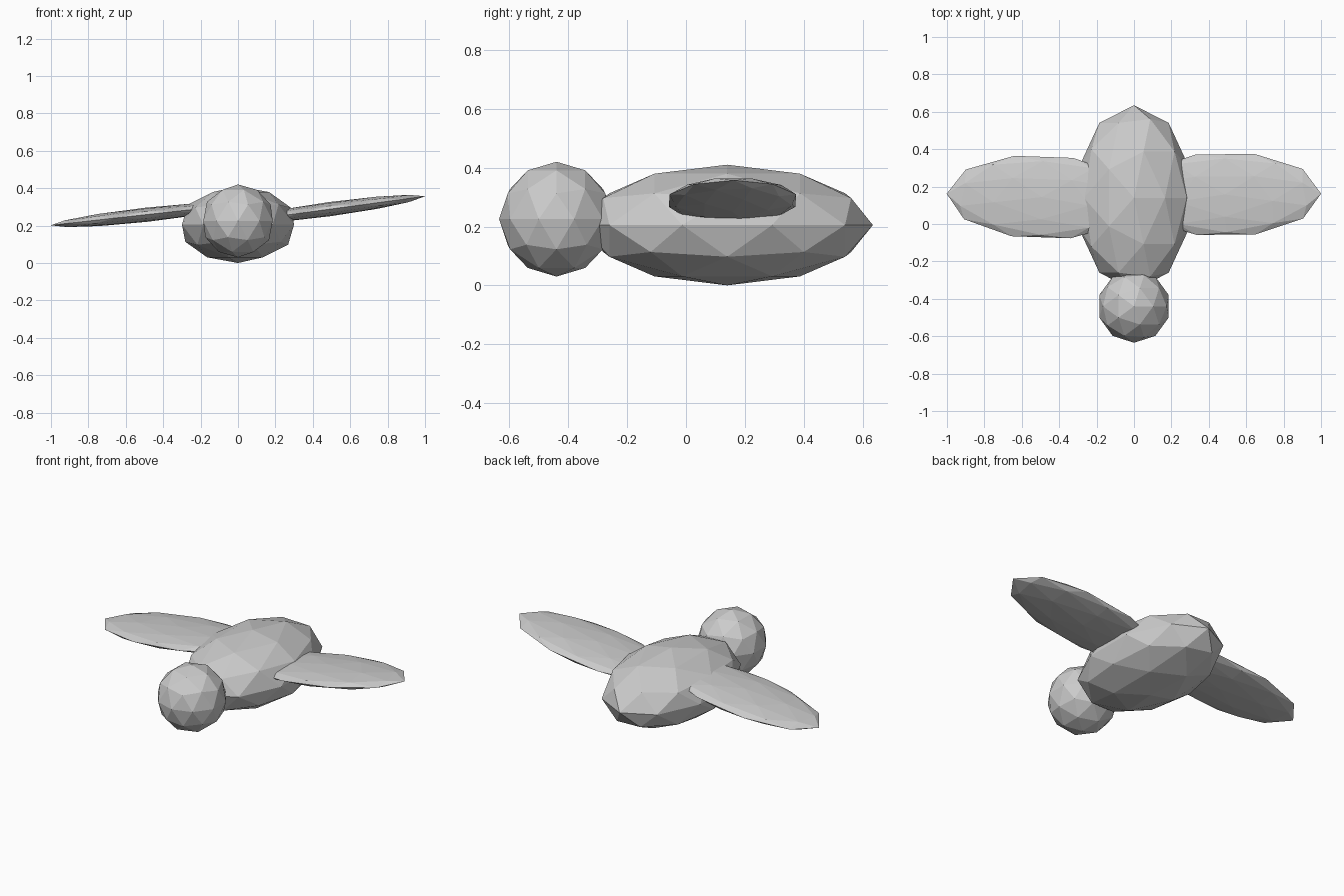
import bpy
from math import radians

if "Cube" in bpy.data.objects:
    bpy.data.objects.remove(bpy.data.objects["Cube"])


def ellipsoid(name, center, radii, tilt=0.0, turn=0.0):
    """Flat-shaded low-poly ellipsoid; tilt about its width, then turn about z."""
    bpy.ops.mesh.primitive_ico_sphere_add(subdivisions=2, radius=1, location=center)
    obj = bpy.context.object
    obj.name = name
    obj.scale = radii
    obj.rotation_euler = (radians(tilt), 0, radians(turn))
    return obj


# Body and head
ellipsoid("body", (0, 0.14, 0.205), (0.315, 0.495, 0.205))
ellipsoid("head", (0, -0.44, 0.225), (0.195, 0.195, 0.195))

# Wings: long axis turned sideways, both leaning the same way
wing_radii = (0.226, 0.515, 0.038)
ellipsoid("left_wing", (-0.49, 0.144, 0.258), wing_radii, 6.3, -92)
ellipsoid("right_wing", (0.49, 0.158, 0.288), wing_radii, 7.7, -89.5)
